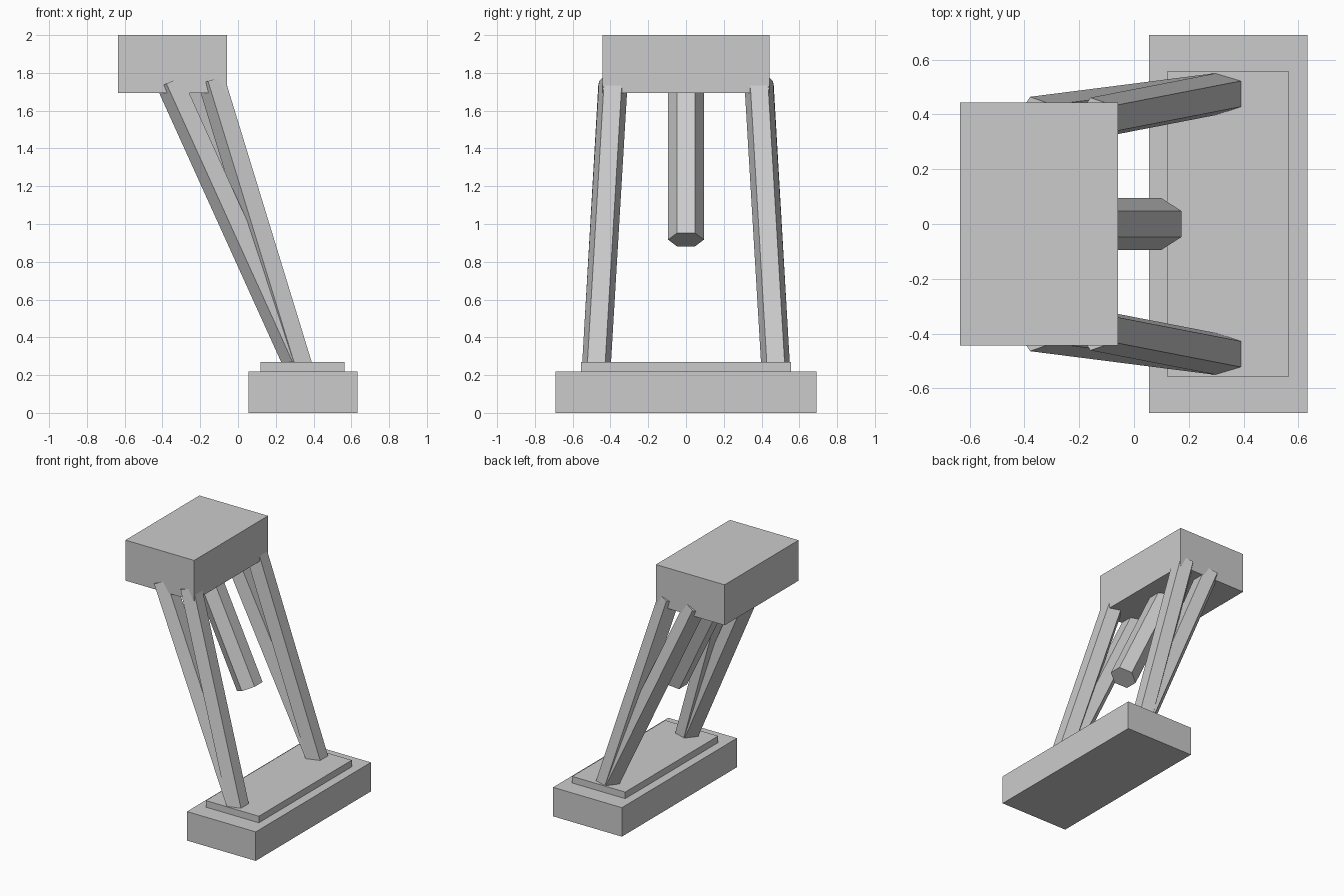
import bpy
import bmesh
from math import pi, cos, sin
from mathutils import Vector

cube = bpy.data.objects.get("Cube")
if cube:
    bpy.data.objects.remove(cube, do_unlink=True)

grey = bpy.data.materials.new("light_grey")
grey.use_nodes = True
colour = (0.6, 0.6, 0.6, 1)
grey.diffuse_color = colour
grey.node_tree.nodes["Principled BSDF"].inputs["Base Color"].default_value = colour


def add_object(name, bm):
    bmesh.ops.recalc_face_normals(bm, faces=bm.faces)
    mesh = bpy.data.meshes.new(name)
    bm.to_mesh(mesh)
    bm.free()
    mesh.materials.append(grey)
    obj = bpy.data.objects.new(name, mesh)
    bpy.context.collection.objects.link(obj)


def block(name, low, high):
    """Axis-aligned box between two corners."""
    low, high = Vector(low), Vector(high)
    bm = bmesh.new()
    bmesh.ops.create_cube(bm, size=1)
    bmesh.ops.scale(bm, vec=high - low, verts=bm.verts)
    bmesh.ops.translate(bm, vec=(low + high) / 2, verts=bm.verts)
    add_object(name, bm)


def strut(name, start, end, radius, sides):
    """Straight prism with one flat side turned towards +x."""
    start, end = Vector(start), Vector(end)
    axis = (end - start).normalized()
    across = Vector((axis.z, 0, -axis.x)).normalized()
    side = axis.cross(across)
    bm = bmesh.new()
    rings = []
    for centre in (start, end):
        ring = []
        for i in range(sides):
            a = (2 * i + 1) * pi / sides
            ring.append(bm.verts.new(centre + radius * (cos(a) * across + sin(a) * side)))
        bm.faces.new(ring)
        rings.append(ring)
    for i in range(sides):
        j = (i + 1) % sides
        bm.faces.new((rings[0][i], rings[0][j], rings[1][j], rings[1][i]))
    add_object(name, bm)


# Stepped base and upper block
block("base", (0.055, -0.69, 0), (0.632, 0.69, 0.22))
block("base_plate", (0.12, -0.557, 0.2), (0.565, 0.557, 0.27))
block("upper_block", (-0.634, -0.443, 1.693), (-0.058, 0.443, 2))

# Pairs of five-sided legs that share a foot and spread at the top
for label, s in (("right", -1), ("left", 1)):
    foot = (0.335, s * 0.476, 0.228)
    strut(label + "_inner_leg", foot, (-0.134, s * 0.385, 1.76), 0.08, 5)
    strut(label + "_outer_leg", foot, (-0.355, s * 0.388, 1.75), 0.08, 5)

# Six-sided rod hanging from the upper block
strut("hanging_rod", (0.099, 0, 0.917), (-0.345, 0, 1.84), 0.095, 6)
